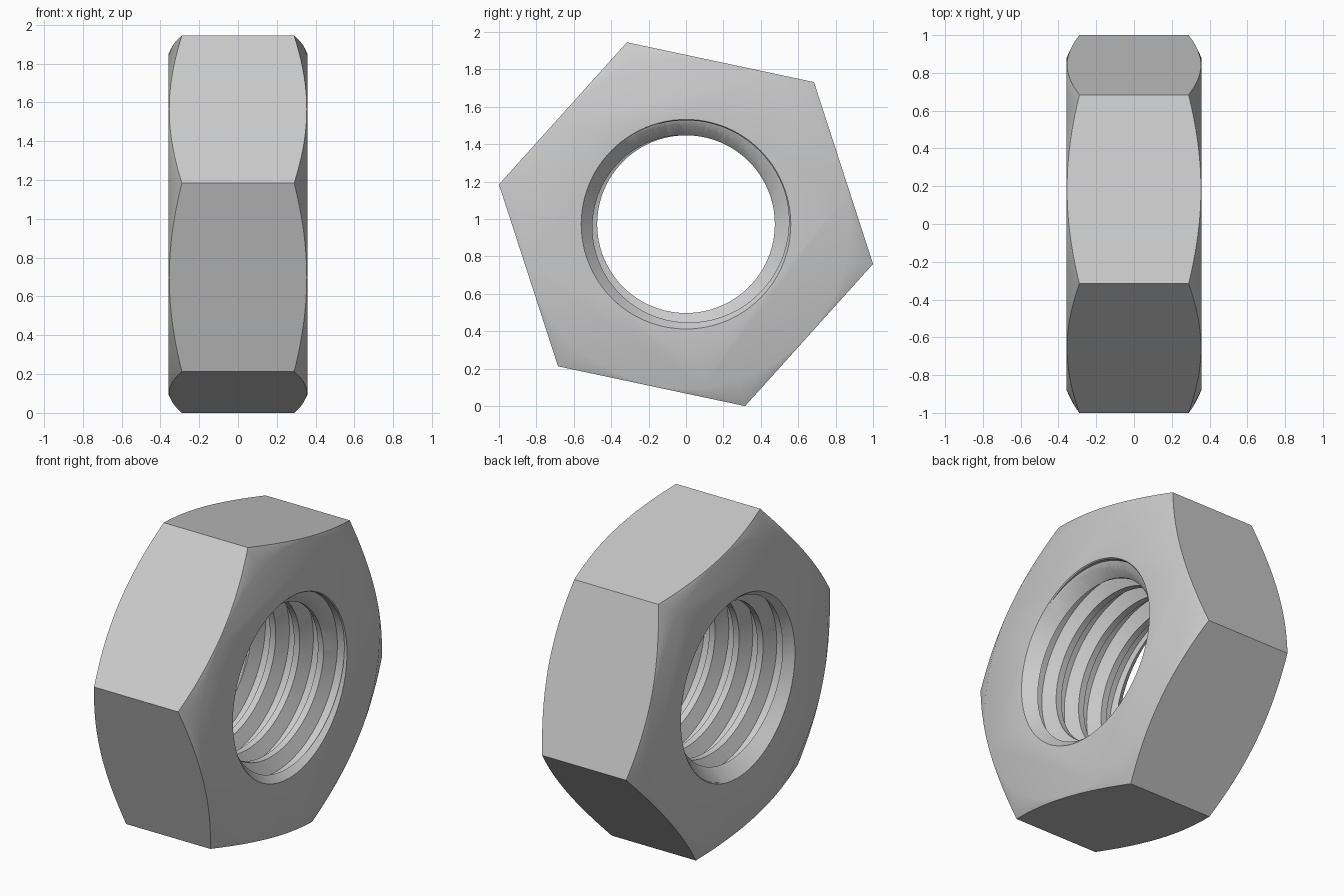
import bpy, bmesh, math
from mathutils import Matrix

cube = bpy.data.objects.get("Cube")
if cube:
    bpy.data.objects.remove(cube, do_unlink=True)

RADIUS = 1.0225              # hexagon corner radius
HALF = 0.357                 # half thickness
TURN = math.radians(-12)     # rotation of the hexagon about x
MINOR, MAJOR, PITCH = 0.475, 0.555, 0.165
STEPS, TURNS = 96, 7


def polar(x, r, angle):
    return (x, r * math.cos(angle), r * math.sin(angle))


def finish(bm, name):
    bmesh.ops.recalc_face_normals(bm, faces=bm.faces)
    mesh = bpy.data.meshes.new(name)
    bm.to_mesh(mesh)
    bm.free()
    obj = bpy.data.objects.new(name, mesh)
    bpy.context.collection.objects.link(obj)
    return obj


def lathe(name, profile, sides, start=0.0):
    """Solid of revolution about x from (x, r) points, with flat caps."""
    bm = bmesh.new()
    rings = [[bm.verts.new(polar(x, r, start + math.tau * i / sides)) for i in range(sides)]
             for x, r in profile]
    for a, b in zip(rings, rings[1:]):
        for i in range(sides):
            j = (i + 1) % sides
            bm.faces.new((a[i], a[j], b[j], b[i]))
    bm.faces.new(rings[0])
    bm.faces.new(rings[-1])
    return finish(bm, name)


def threaded_rod(name):
    """Right-handed helical rod, longer than the nut."""
    bm = bmesh.new()
    start = 0.257 - PITCH * 5.25
    profile = ((0, MINOR), (0.04, MINOR), (0.078, MAJOR), (0.127, MAJOR))
    total = STEPS * TURNS

    def point(i, k):
        dx, r = profile[k]
        return bm.verts.new(polar(start + dx + PITCH * i / STEPS, r, math.tau * i / STEPS))

    base = [point(i, 0) for i in range(total + STEPS + 1)]
    rest = [[point(i, k) for k in (1, 2, 3)] for i in range(total + 1)]
    rows = [[base[i], *rest[i], base[i + STEPS]] for i in range(total + 1)]
    for a, b in zip(rows, rows[1:]):
        for k in range(4):
            bm.faces.new((a[k], a[k + 1], b[k + 1], b[k]))
    # Close both ends with a fan to the axis
    tips = (bm.verts.new((start - 0.011, 0, 0)),
            bm.verts.new((start + PITCH * (TURNS + 1) + 0.011, 0, 0)))
    for edge in [e for e in bm.edges if e.is_boundary]:
        tip = tips[0] if edge.verts[0].co.x < 0 else tips[1]
        bm.faces.new((edge.verts[0], edge.verts[1], tip))
    return finish(bm, name)


def apply_boolean(obj, cutter, operation):
    mod = obj.modifiers.new("cut", "BOOLEAN")
    mod.object, mod.operation, mod.solver = cutter, operation, "EXACT"
    cutter.hide_render = True
    bpy.ops.object.modifier_apply(modifier=mod.name)
    bpy.data.objects.remove(cutter, do_unlink=True)


# Hexagonal body
nut = lathe("hex_nut", [(-HALF - 0.05, RADIUS), (HALF + 0.05, RADIUS)], 6, TURN)
bpy.ops.object.select_all(action="DESELECT")
bpy.context.view_layer.objects.active = nut
nut.select_set(True)

# Conical corner chamfers on both ends
chamfer = [(-HALF, 0.88), (-0.25, 1.105), (0.25, 1.105), (HALF, 0.88)]
apply_boolean(nut, lathe("corner_chamfer", chamfer, 144, TURN), "INTERSECT")

# Threaded hole, then the countersinks at its mouths
apply_boolean(nut, threaded_rod("thread_cutter"), "DIFFERENCE")
countersink = [(-0.4, 0.597), (-0.251, 0.47), (0.251, 0.47), (0.4, 0.597)]
apply_boolean(nut, lathe("countersink_cutter", countersink, STEPS), "DIFFERENCE")

# Stand on the ground
nut.data.transform(Matrix.Translation((0, 0, RADIUS * math.sin(math.radians(72)))))

# Grey metal
steel = bpy.data.materials.new("grey_steel")
steel.use_nodes = True
colour = (0.6, 0.6, 0.6, 1)
steel.diffuse_color = colour
steel.node_tree.nodes["Principled BSDF"].inputs["Base Color"].default_value = colour
nut.data.materials.clear()
nut.data.materials.append(steel)
for face in nut.data.polygons:
    face.material_index = 0
bpy.ops.object.shade_smooth_by_angle(angle=math.radians(30))
